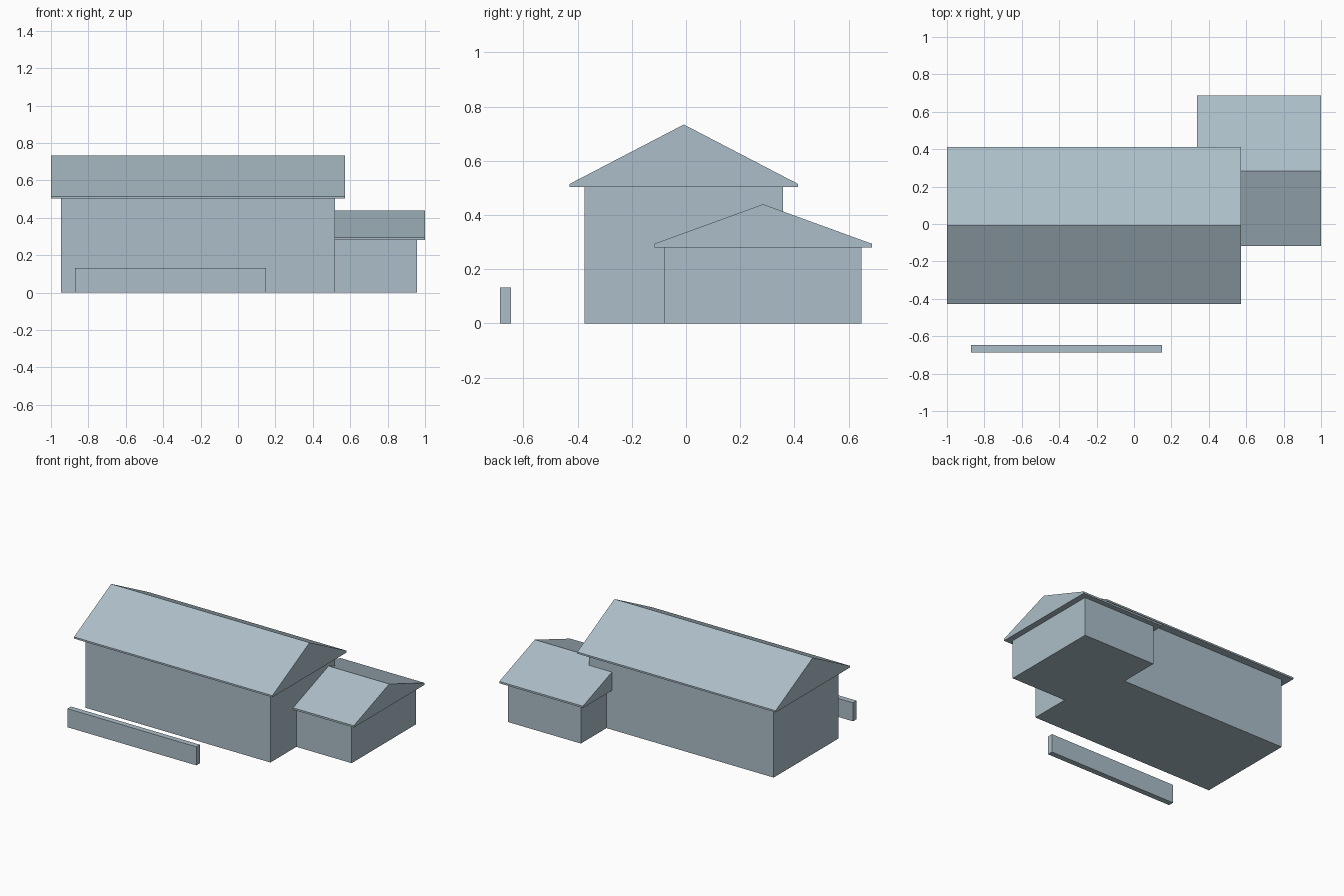
import bpy
import bmesh

if "Cube" in bpy.data.objects:
    bpy.data.objects.remove(bpy.data.objects["Cube"])

mat = bpy.data.materials.new("blue_grey")
mat.diffuse_color = (0.413, 0.515, 0.578, 1)
mat.use_nodes = True
mat.node_tree.nodes["Principled BSDF"].inputs["Base Color"].default_value = mat.diffuse_color


def extrude_profile(name, profile, x0, x1):
    """Closed solid from a (y, z) profile swept along x."""
    bm = bmesh.new()
    face = bm.faces.new([bm.verts.new((x0, y, z)) for y, z in profile])
    ext = bmesh.ops.extrude_face_region(bm, geom=[face])["geom"]
    moved = [v for v in ext if isinstance(v, bmesh.types.BMVert)]
    bmesh.ops.translate(bm, verts=moved, vec=(x1 - x0, 0, 0))
    bmesh.ops.recalc_face_normals(bm, faces=bm.faces)
    mesh = bpy.data.meshes.new(name)
    bm.to_mesh(mesh)
    bm.free()
    mesh.materials.append(mat)
    obj = bpy.data.objects.new(name, mesh)
    bpy.context.collection.objects.link(obj)
    return obj


def box(name, x0, x1, y0, y1, z0, z1):
    return extrude_profile(name, [(y0, z0), (y1, z0), (y1, z1), (y0, z1)], x0, x1)


def gable_roof(name, x0, x1, y0, y1, eave, fascia, ridge):
    """Solid gable roof with a thin upright fascia, ridge along x."""
    profile = [(y0, eave), (y1, eave), (y1, fascia),
               ((y0 + y1) / 2, ridge), (y0, fascia)]
    return extrude_profile(name, profile, x0, x1)


# Main house
box("main_walls", -0.946, 0.519, -0.374, 0.358, 0, 0.503)
gable_roof("main_roof", -1.0, 0.573, -0.429, 0.413, 0.503, 0.515, 0.734)

# Lower side wing, tucked into the back right corner
box("wing_walls", 0.38, 0.957, -0.08, 0.648, 0, 0.281)
gable_roof("wing_roof", 0.337, 1.0, -0.117, 0.686, 0.281, 0.294, 0.44)

# Low garden wall in front
box("garden_wall", -0.872, 0.15, -0.686, -0.646, 0, 0.133)
